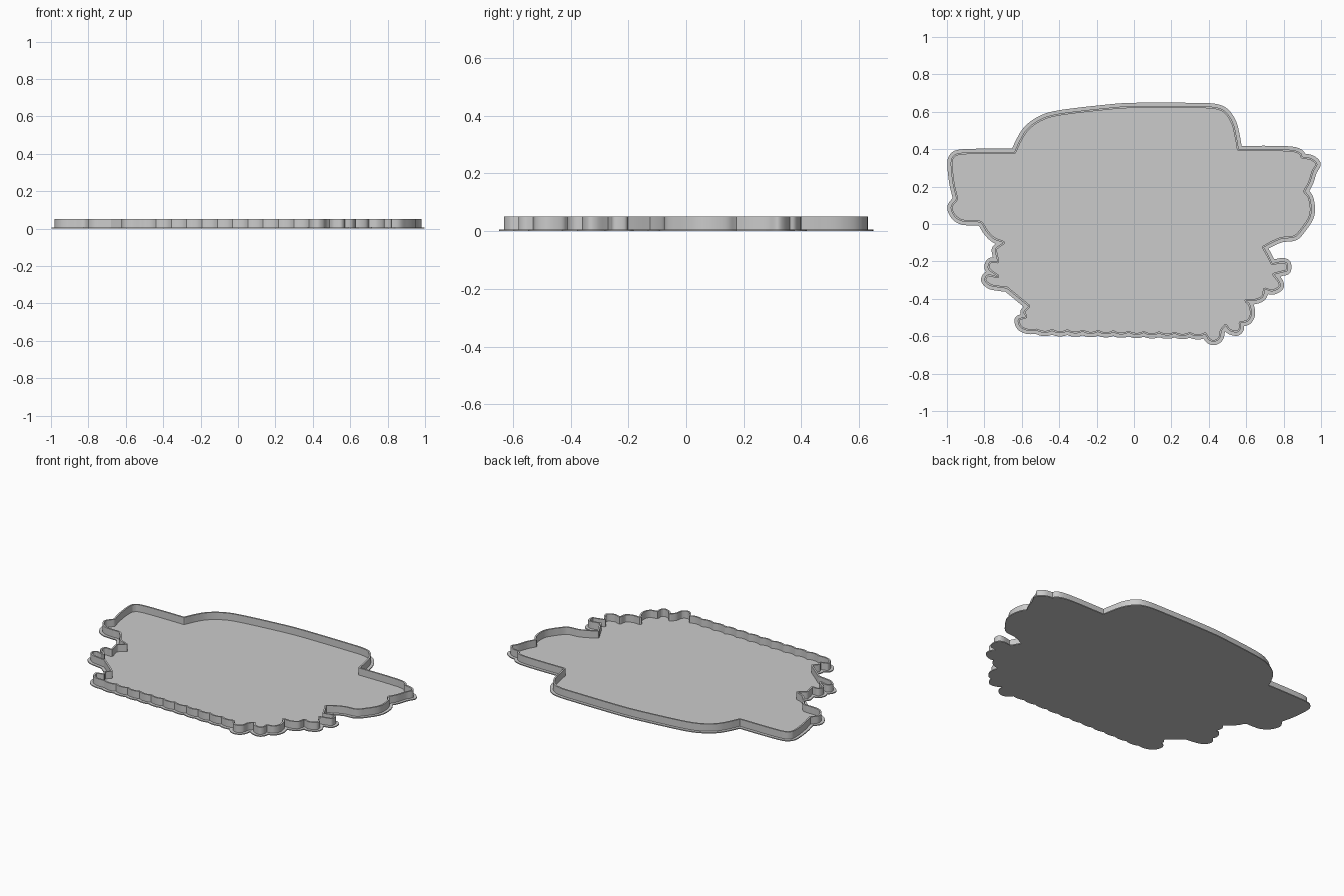
import bpy
import bmesh
import math
from mathutils import Vector
from mathutils.kdtree import KDTree

default_cube = bpy.data.objects.get("Cube")
if default_cube:
    bpy.data.objects.remove(default_cube, do_unlink=True)

PLATE_TOP = 0.006
WALL_TOP = 0.05
LIP = 0.018
THICKNESS = 0.01
STEP = 0.006

grey = bpy.data.materials.new("plain grey")
grey.use_nodes = True
grey.diffuse_color = (0.6, 0.6, 0.6, 1)
grey.node_tree.nodes["Principled BSDF"].inputs["Base Color"].default_value = grey.diffuse_color

# Outline arcs in hundredths, counter-clockwise; each arc ends in a sharp corner
left_arcs = [
    [(-64, 38.5), (-80, 38.5), (-93, 38), (-97, 36), (-98, 32), (-97, 22), (-95, 13.5)],
    [(-95, 13.5), (-98, 9), (-96, 4), (-92, 1.5), (-87, 1), (-82, .5), (-79, -4), (-75, -8), (-70, -10)],
    [(-70, -10), (-74, -13), (-74, -16), (-73, -20)],
    [(-73, -20), (-77, -20), (-78, -24), (-73, -28)],
    [(-73, -28), (-78, -27), (-80, -30), (-77, -33), (-72, -34), (-68, -34.5)],
    [(-68, -34.5), (-56.5, -44)],
    [(-56.5, -44), (-59, -47), (-58, -49.5)],
    [(-58, -49.5), (-62, -51), (-61, -55), (-57, -57), (-52, -57)],
]
right_arcs = [
    [(38, -59), (40, -62), (43, -63), (46, -61), (47, -57), (49, -54.5)],
    [(49, -54.5), (51, -57), (55, -58), (57, -56), (57, -53)],
    [(57, -53), (61, -52), (63, -48), (62, -43), (60, -41)],
    [(60, -41), (65, -41), (69, -39), (70, -35)],
    [(70, -35), (74, -36), (78, -34), (78, -31), (75, -27)],
    [(75, -27), (79, -26), (82, -25), (82, -21), (79, -20), (74, -21)],
    [(74, -21), (72, -17), (69.5, -12.5)],
    [(69.5, -12.5), (74, -10), (79, -8), (86, -7), (90, -3), (94, 3), (95, 8), (94, 14), (91.5, 17.5)],
    [(91.5, 17.5), (94, 22), (96, 28), (98, 32), (95, 35), (90, 36)],
    [(90, 36), (89, 38), (85, 39.5), (75, 40), (56, 40)],
]
back_arcs = [
    [(56, 40), (55, 46), (53, 54), (49, 60), (43, 62.5), (30, 63), (0, 63),
     (-15, 62), (-40, 59), (-50, 56), (-57, 51), (-61, 45), (-64, 38.5)],
]


def scallops(start, end, count, depth):
    """Row of shallow bumps between two points."""
    a, b = Vector(start), Vector(end)
    arcs = []
    for i in range(count):
        p, q = a.lerp(b, i / count), a.lerp(b, (i + 1) / count)
        drop = Vector((0, -depth))
        arcs.append([p, p.lerp(q, 0.25) + drop * 0.8, p.lerp(q, 0.5) + drop,
                     p.lerp(q, 0.75) + drop * 0.8, q])
    return arcs


def smooth_arc(points):
    """Catmull-Rom curve through the points, last point left out."""
    pts = [Vector(p) / 100 for p in points]
    pts = [pts[0] * 2 - pts[1]] + pts + [pts[-1] * 2 - pts[-2]]
    out = []
    for a, b, c, d in zip(pts, pts[1:], pts[2:], pts[3:]):
        n = max(2, math.ceil((c - b).length / STEP))
        for i in range(n):
            t = i / n
            out.append(0.5 * (2 * b + (c - a) * t + (2 * a - 5 * b + 4 * c - d) * t * t
                              + (3 * b - a - 3 * c + d) * t ** 3))
    return out


def offset(loop, distance):
    """Parallel loop, outward if positive, with its folded-over points removed."""
    tree = KDTree(len(loop))
    for i, p in enumerate(loop):
        tree.insert(p.to_3d(), i)
    tree.balance()
    out = []
    for i, p in enumerate(loop):
        before = (p - loop[i - 1]).normalized()
        after = (loop[(i + 1) % len(loop)] - p).normalized()
        for way in (before, (before + after).normalized(), after):
            q = p + Vector((way.y, -way.x)) * distance
            clear = tree.find(q.to_3d())[2] > abs(distance) * 0.97
            if clear and (not out or (q - out[-1]).length > STEP / 4):
                out.append(q)
    return out


def slab(name, loops, bottom, top):
    """Filled flat shape, with later loops as holes, raised to a height."""
    curve = bpy.data.curves.new(name, "CURVE")
    curve.dimensions = "2D"
    curve.fill_mode = "BOTH"
    curve.extrude = (top - bottom) / 2
    for loop in loops:
        spline = curve.splines.new("POLY")
        spline.points.add(len(loop) - 1)
        for point, p in zip(spline.points, loop):
            point.co = (p.x, p.y, 0, 1)
        spline.use_cyclic_u = True
    helper = bpy.data.objects.new(name + " helper", curve)
    bpy.context.collection.objects.link(helper)
    bpy.context.view_layer.update()
    graph = bpy.context.evaluated_depsgraph_get()
    mesh = bpy.data.meshes.new_from_object(helper.evaluated_get(graph))
    bpy.data.objects.remove(helper, do_unlink=True)

    bm = bmesh.new()
    bm.from_mesh(mesh)
    bmesh.ops.remove_doubles(bm, verts=bm.verts, dist=0.0001)
    bmesh.ops.translate(bm, verts=bm.verts, vec=(0, 0, (top + bottom) / 2))
    bmesh.ops.recalc_face_normals(bm, faces=bm.faces)
    bm.to_mesh(mesh)
    bm.free()
    mesh.materials.clear()
    mesh.materials.append(grey)
    obj = bpy.data.objects.new(name, mesh)
    bpy.context.collection.objects.link(obj)
    bpy.ops.object.select_all(action="DESELECT")
    bpy.context.view_layer.objects.active = obj
    obj.select_set(True)
    bpy.ops.object.shade_smooth_by_angle(angle=math.radians(30))


arcs = left_arcs + scallops((-52, -57), (38, -59), 11, 1) + right_arcs + back_arcs
outline = [p for arc in arcs for p in smooth_arc(arc)]

# Thin floor with a lip around the wall
slab("base_plate", [offset(outline, LIP)], 0, PLATE_TOP)
# Upright rim following the outline
slab("rim_wall", [outline, offset(outline, -THICKNESS)], PLATE_TOP, WALL_TOP)
